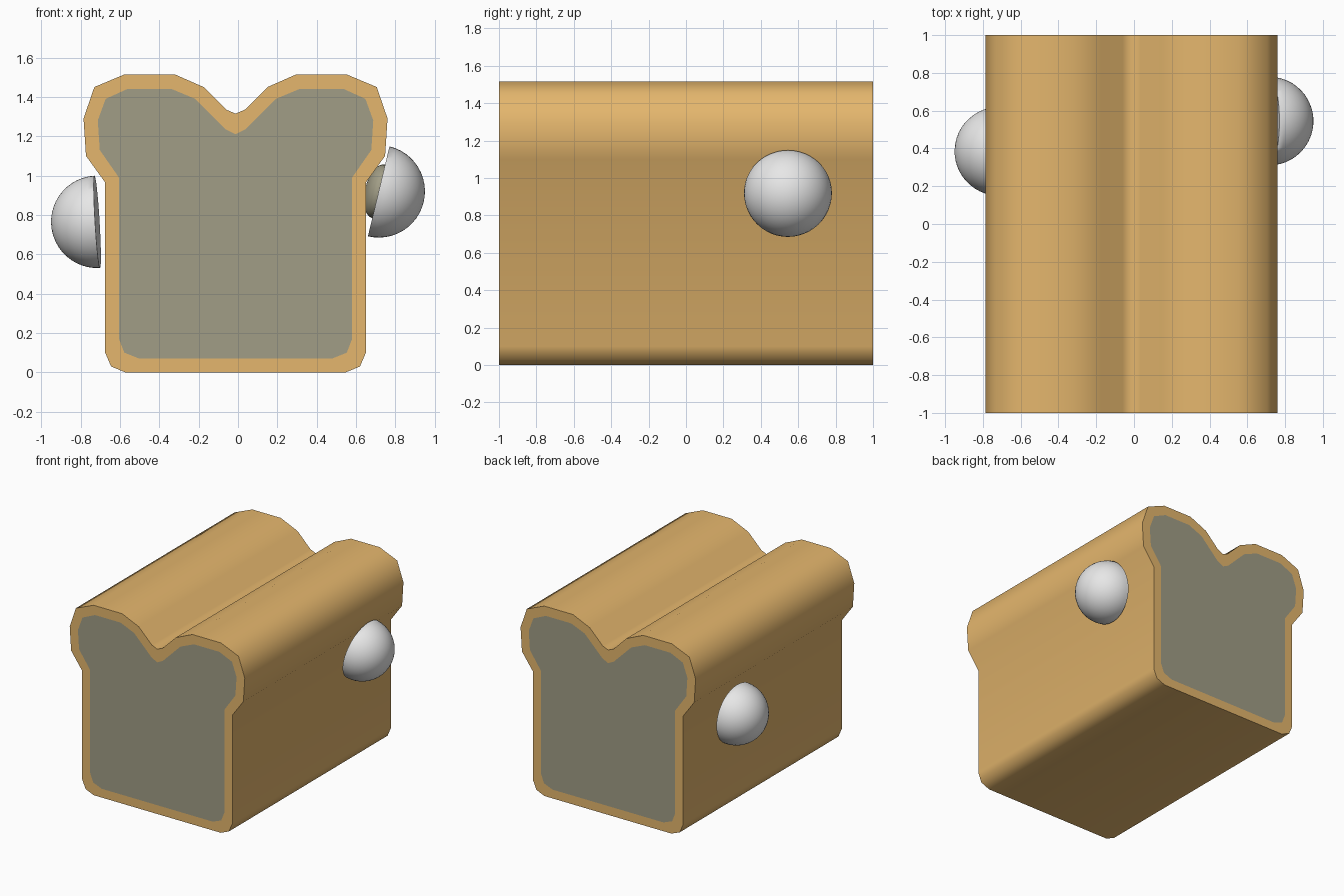
import bpy, bmesh, math
from mathutils import Vector, Matrix

if "Cube" in bpy.data.objects:
    bpy.data.objects.remove(bpy.data.objects["Cube"])


def material(name, color):
    m = bpy.data.materials.new(name)
    m.diffuse_color = (*color, 1)
    m.use_nodes = True
    m.node_tree.nodes["Principled BSDF"].inputs["Base Color"].default_value = m.diffuse_color
    return m


CRUST = material("golden crust", (0.78, 0.47, 0.153))
CRUMB = material("grey crumb", (0.356, 0.337, 0.238))
WHITE = material("off white", (0.8, 0.8, 0.8))


def finish(bm, name, mats, angle):
    bmesh.ops.recalc_face_normals(bm, faces=bm.faces)
    mesh = bpy.data.meshes.new(name)
    bm.to_mesh(mesh)
    bm.free()
    for m in mats:
        mesh.materials.append(m)
    ob = bpy.data.objects.new(name, mesh)
    bpy.context.collection.objects.link(ob)
    bpy.ops.object.select_all(action='DESELECT')
    ob.select_set(True)
    bpy.context.view_layer.objects.active = ob
    bpy.ops.object.shade_smooth_by_angle(angle=math.radians(angle))
    return ob


# Loaf: half profiles (bottom to centre notch), mirrored about the loaf's middle
MID = -0.0125
OUTER = [(0.56, 0), (0.6325, 0.03), (0.6625, 0.10), (0.6625, 0.965), (0.76, 1.10),
         (0.7725, 1.29), (0.7175, 1.45), (0.5625, 1.515), (0.31, 1.515),
         (0.1625, 1.45), (0.0475, 1.335), (0, 1.315)]
INNER = [(0.49, 0.07), (0.565, 0.10), (0.5925, 0.17), (0.5925, 0.99), (0.69, 1.13),
         (0.70, 1.28), (0.66, 1.39), (0.55, 1.44), (0.325, 1.44),
         (0.205, 1.39), (0.05, 1.235), (0, 1.21)]


def ring(bm, half, y):
    pts = half + [(-x, z) for x, z in reversed(half[:-1])]
    return [bm.verts.new((x + MID, y, z)) for x, z in pts]


def bridge(bm, a, b):
    for i in range(len(a)):
        j = (i + 1) % len(a)
        bm.faces.new((a[i], a[j], b[j], b[i]))


bm = bmesh.new()
outer = [ring(bm, OUTER, y) for y in (-1, 1)]
bridge(bm, *outer)
for y, out in zip((-1, 1), outer):
    inn = ring(bm, INNER, y)
    bridge(bm, out, inn)                      # crust rim of the cut end
    bm.faces.new(inn).material_index = 1      # crumb face
finish(bm, "bread_loaf", [CRUST, CRUMB], 60)


def aim(center, direction):
    rot = Vector(direction).to_track_quat('Z', 'Y').to_matrix().to_4x4()
    return Matrix.Translation(center) @ rot


# Half-sphere domes on the two sides, flat side toward the loaf
def dome(name, center, direction):
    bm = bmesh.new()
    bmesh.ops.create_uvsphere(bm, u_segments=48, v_segments=24, radius=0.235)
    bmesh.ops.bisect_plane(bm, geom=bm.verts[:] + bm.edges[:] + bm.faces[:],
                           plane_co=(0, 0, 0), plane_no=(0, 0, 1), clear_inner=True)
    bmesh.ops.holes_fill(bm, edges=[e for e in bm.edges if e.is_boundary], sides=0)
    bm.transform(aim(center, direction))
    finish(bm, name, [WHITE], 40)


RIGHT, RIGHT_DIR = (0.715, 0.545, 0.92), (1, 0, -0.24)
dome("left_dome", (-0.715, 0.385, 0.765), (-1, 0.05, -0.06))
dome("right_dome", RIGHT, RIGHT_DIR)

# Small flattened button behind the right dome
bm = bmesh.new()
bmesh.ops.create_uvsphere(bm, u_segments=32, v_segments=16, radius=0.14)
bm.transform(aim(RIGHT, RIGHT_DIR) @ Matrix.Diagonal((1, 1, 0.5, 1)))
finish(bm, "right_button", [CRUMB], 60)
